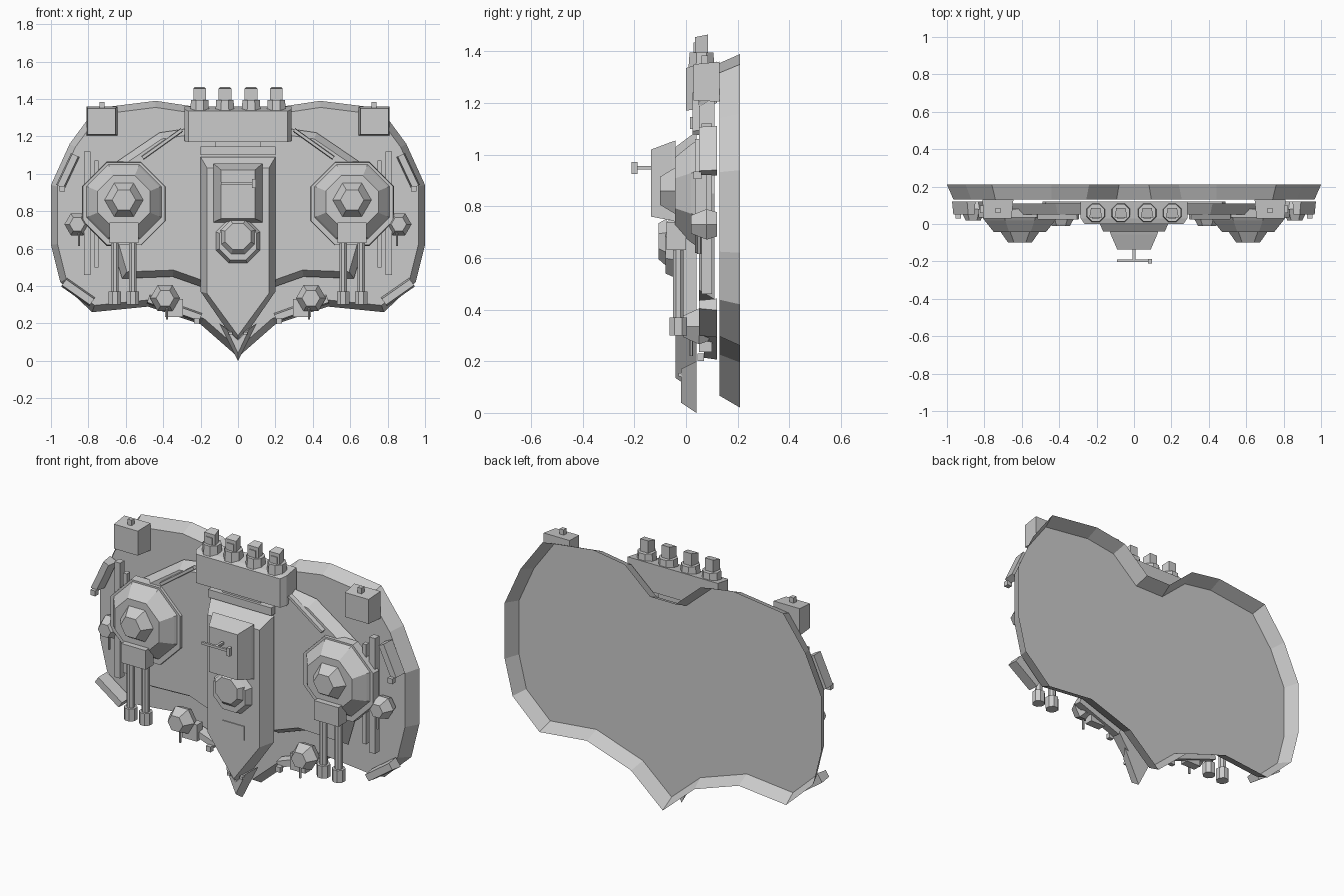
import bpy, bmesh, math
from mathutils import Vector

if "Cube" in bpy.data.objects:
    bpy.data.objects.remove(bpy.data.objects["Cube"])


def finish(name, bm, mirror):
    bmesh.ops.recalc_face_normals(bm, faces=bm.faces)
    me = bpy.data.meshes.new(name)
    bm.to_mesh(me)
    bm.free()
    ob = bpy.data.objects.new(name, me)
    bpy.context.collection.objects.link(ob)
    if mirror:
        ob.modifiers.new("mirror", 'MIRROR').use_axis[0] = True
        ob.modifiers["mirror"].use_mirror_merge = False
    return ob


def loft(name, rings, mirror=False, back=True):
    """Rings of (y, [(x, z)...]) from back to front, joined by walls and capped."""
    bm = bmesh.new()
    vs = [[bm.verts.new((x, y, z)) for x, z in pts] for y, pts in rings]
    n = len(vs[0])
    for a, b in zip(vs, vs[1:]):
        for i in range(n):
            j = (i + 1) % n
            bm.faces.new((a[i], a[j], b[j], b[i]))
    bm.faces.new(vs[-1])
    if back:
        bm.faces.new(vs[0][::-1])
    return finish(name, bm, mirror)


def rect(x0, x1, z0, z1):
    return [(x0, z0), (x1, z0), (x1, z1), (x0, z1)]


def ngon(cx, cz, r, n, flat=False):
    off = math.pi / n if flat else 0
    return [(cx + r * math.cos(2 * math.pi * i / n + off),
             cz + r * math.sin(2 * math.pi * i / n + off)) for i in range(n)]


def both(half):
    """Complete an outline from its +x half."""
    return half + [(-x, z) for x, z in reversed(half) if x > 0]


def inset(pts, d):
    """Shift each edge of a clockwise outline inwards by d."""
    out = []
    for i in range(len(pts)):
        a, p, b = (Vector(pts[k % len(pts)]) for k in (i - 1, i, i + 1))
        e1, e2 = (p - a).normalized(), (b - p).normalized()
        n1, n2 = Vector((e1.y, -e1.x)), Vector((e2.y, -e2.x))
        out.append(tuple(p + (n1 + n2) * d / (1 + n1.dot(n2))))
    return out


def strip(x0, z0, x1, z1, w):
    """Outline of a slanted bar between two points."""
    d = Vector((x1 - x0, z1 - z0)).normalized() * w / 2
    return [(x0 - d.y, z0 + d.x), (x1 - d.y, z1 + d.x),
            (x1 + d.y, z1 - d.x), (x0 + d.y, z0 - d.x)]


def box(name, x0, x1, y0, y1, z0, z1, mirror=False):
    return loft(name, [(y1, rect(x0, x1, z0, z1)), (y0, rect(x0, x1, z0, z1))], mirror)


def column(name, x, y, z0, z1, r0, r1, n=8, mirror=True):
    """Upright cylinder or cone."""
    bm = bmesh.new()
    vs = [[bm.verts.new((px, py, z)) for px, py in ngon(x, y, r, n, True)]
          for z, r in ((z0, r0), (z1, r1))]
    for i in range(n):
        j = (i + 1) % n
        bm.faces.new((vs[0][i], vs[0][j], vs[1][j], vs[1][i]))
    bm.faces.new(vs[0][::-1])
    bm.faces.new(vs[1])
    return finish(name, bm, mirror)


# Open-backed hull tray with flared rim
hull = both([(0.08, 1.22), (0.24, 1.36), (0.44, 1.39), (0.76, 1.35), (0.9, 1.16),
             (1.0, 0.94), (1.0, 0.62), (0.95, 0.42), (0.78, 0.26), (0.48, 0.29),
             (0.2, 0.195), (0, 0.02)])
loft("hull_tray", [(0.21, hull), (0.13, inset(hull, 0.035))], back=False)

# Raised deck plate with sloping border
deck = both([(0.28, 1.24), (0.42, 1.22), (0.67, 1.05), (0.74, 0.85), (0.62, 0.44),
             (0.35, 0.45), (0.18, 0.39)])
loft("deck_plate", [(0.11, deck), (0.05, inset(deck, 0.035))], back=False)

# Central body and prow
loft("central_body", [
    (0.04, both([(0.2, 1.09), (0.2, 0.37), (0, 0.08)])),
    (-0.04, both([(0.165, 1.03), (0.165, 0.36), (0, 0.135)]))])
loft("prow_spike", [
    (0.04, [(-0.1, 0.2), (0, 0.14), (0.1, 0.2), (0, 0.0)]),
    (-0.02, [(-0.06, 0.17), (0, 0.11), (0.06, 0.17), (0, 0.04)])])
box("prow_light", 0.03, 0.05, -0.03, -0.01, 0.14, 0.155, True)
box("body_hatch", -0.07, 0.07, -0.045, -0.035, 0.375, 0.455)
box("neck", -0.2, 0.2, 0.015, 0.09, 1.1, 1.145)
box("neck_beam", -0.12, 0.12, 0.03, 0.08, 1.14, 1.18)

# Bridge and its mast
loft("bridge", [(-0.04, rect(-0.13, 0.13, 0.74, 1.055)),
                (-0.055, rect(-0.125, 0.125, 0.745, 1.05)),
                (-0.135, rect(-0.09, 0.09, 0.76, 1.02))])
box("mast_stem", -0.007, 0.007, -0.2, -0.13, 0.943, 0.957)
box("mast_bar", -0.09, 0.09, -0.203, -0.19, 0.943, 0.957)
box("mast_block", 0.075, 0.095, -0.212, -0.188, 0.925, 0.972)

# Octagonal command turret below the bridge
loft("command_base", [(-0.035, ngon(0, 0.64, 0.13, 8, True)),
                      (-0.08, ngon(0, 0.64, 0.108, 8, True))])
loft("command_dome", [(-0.075, ngon(0, 0.66, 0.1, 8, True)),
                      (-0.107, ngon(0, 0.665, 0.075, 8, True))])

# Engine block with four nozzles
loft("engine_block", [(0.12, rect(-0.285, 0.285, 1.2, 1.36)),
                      (0.03, rect(-0.285, 0.285, 1.175, 1.345)),
                      (0.0, rect(-0.265, 0.265, 1.17, 1.335))])
for i, x in enumerate((0.07, 0.205)):
    column(f"engine_drum_{i}", x, 0.06, 1.33, 1.395, 0.055, 0.05)
    loft(f"engine_nozzle_{i}", [
        (0.085, [(x - 0.025, 1.38), (x + 0.025, 1.38), (x + 0.025, 1.465), (x - 0.025, 1.465)]),
        (0.035, [(x - 0.034, 1.38), (x + 0.034, 1.38), (x + 0.034, 1.455), (x - 0.034, 1.455)])],
        True)
    box(f"engine_vent_{i}", x - 0.02, x + 0.02, 0.03, 0.04, 1.395, 1.435, True)

# Main gun turrets
TX, TZ = 0.61, 0.85
K = 1 / math.cos(math.pi / 8)
loft("turret_ring", [(0.08, ngon(TX, TZ - 0.01, 0.225 * K, 8, True)),
                     (0.035, ngon(TX, TZ - 0.01, 0.22 * K, 8, True))], True)
loft("turret_drum", [(0.035, ngon(TX, TZ, 0.2 * K, 8, True)),
                     (0.02, ngon(TX, TZ, 0.19 * K, 8, True)),
                     (-0.042, ngon(TX, TZ, 0.14 * K, 8, True))], True)
loft("turret_cap", [(-0.04, ngon(TX, TZ + 0.01, 0.105, 6)),
                    (-0.1, ngon(TX, TZ + 0.01, 0.063, 6))], True)
box("gun_mantlet", TX - 0.077, TX + 0.077, -0.075, 0.0, 0.63, 0.74, True)
for i, s in enumerate((-0.048, 0.048)):
    column(f"gun_barrel_{i}", TX + s, -0.03, 0.33, 0.66, 0.022, 0.022)
    column(f"gun_muzzle_{i}", TX + s, -0.03, 0.3, 0.37, 0.036, 0.036)

# Small defence turrets
for i, (x, z, r, y) in enumerate(((0.86, 0.73, 0.068, 0.05), (0.39, 0.335, 0.08, 0.02))):
    loft(f"small_turret_{i}", [(y + 0.07, ngon(x, z, r * 0.8, 6)),
                               (y + 0.03, ngon(x, z, r, 6)),
                               (y - 0.03, ngon(x, z, r * 0.6, 6))], True)
    column(f"small_barrel_{i}", x - 0.01, y, z - 0.115, z - 0.02, 0.007, 0.007, 6)
box("turret_foot", 0.295, 0.39, 0.05, 0.1, 0.235, 0.33, True)

# Flank pipes
box("outer_pipe", 0.788, 0.824, 0.06, 0.1, 0.46, 1.12, True)
box("inner_pipe", 0.745, 0.768, 0.06, 0.09, 0.5, 1.07, True)

# Armour blades around the rim
for name, (x0, z0, x1, z1, w), y0, y1 in (
        ("upper_blade", (0.87, 1.1, 0.95, 0.93, 0.05), 0.05, 0.12),
        ("lower_blade", (0.93, 0.42, 0.78, 0.315, 0.055), 0.05, 0.12),
        ("shoulder_bar", (0.51, 1.085, 0.3, 1.235, 0.022), 0.025, 0.05),
        ("prow_strake", (0.48, 0.33, 0.2, 0.23, 0.05), 0.07, 0.12)):
    outer = strip(x0, z0, x1, z1, w)
    inner = strip(x0, z0, x1, z1, w * 0.7)
    loft(name, [(y1, outer), (y0, inner)], True)
box("blade_light", 0.925, 0.955, 0.03, 0.06, 0.905, 0.935, True)
box("strake_light", 0.205, 0.235, 0.045, 0.07, 0.2, 0.23, True)

# Corner boxes with stub aerials
loft("corner_box", [(0.13, rect(0.645, 0.81, 1.205, 1.36)),
                    (0.03, rect(0.655, 0.805, 1.21, 1.35))], True)
box("corner_aerial", 0.715, 0.74, 0.06, 0.085, 1.35, 1.385, True)
